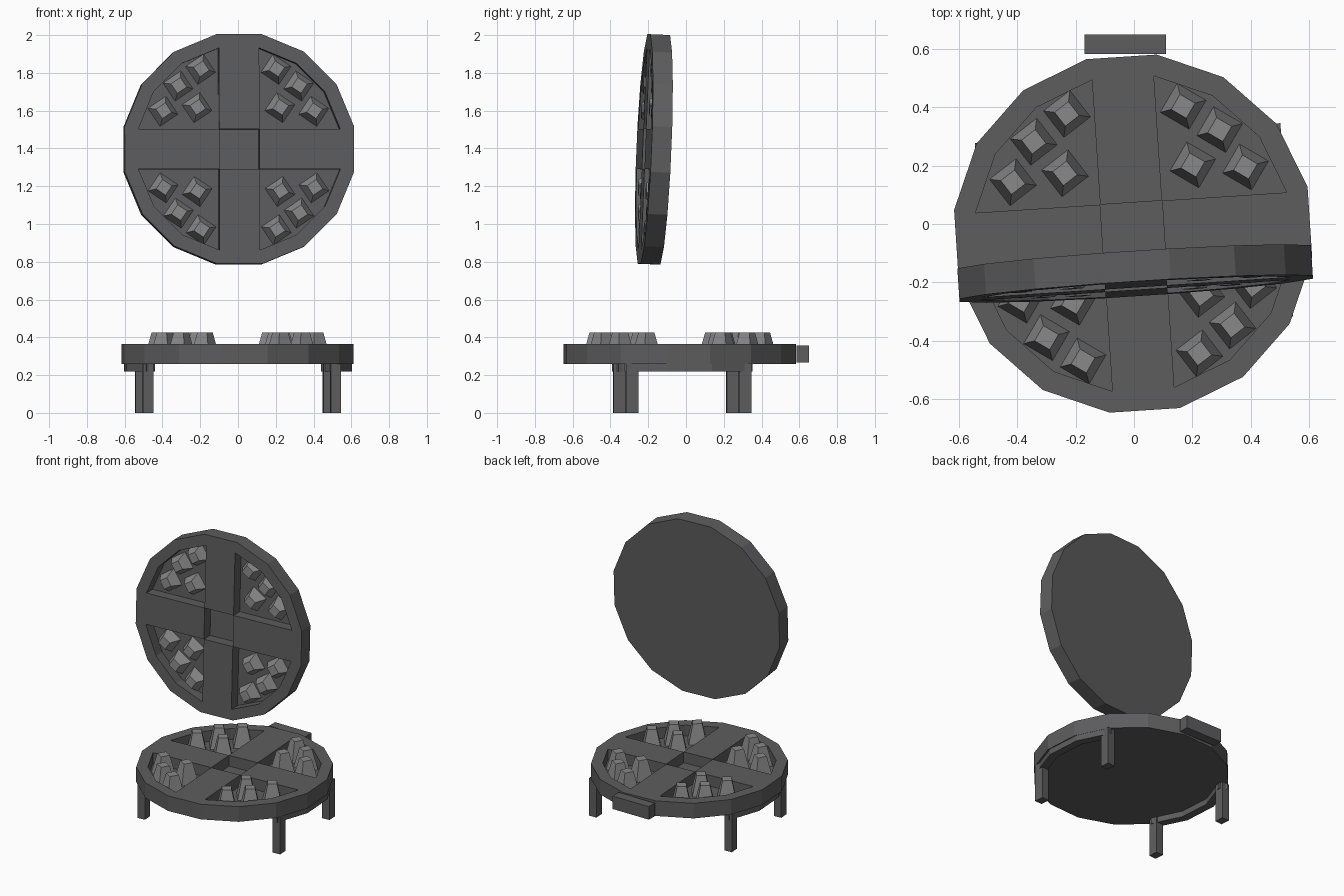
import bpy, bmesh, math
from mathutils import Matrix, Vector

if "Cube" in bpy.data.objects:
    bpy.data.objects.remove(bpy.data.objects["Cube"])

YAW = math.radians(3.75)
H, DEPTH = 0.105, 0.075          # plate thickness, pocket depth
R_OUT, R_IN = 0.62, 0.546        # plate radius, pocket radius
BAR = R_IN * math.sin(math.pi / 16)


def material(name, c):
    m = bpy.data.materials.new(name)
    m.diffuse_color = (*c, 1)
    m.use_nodes = True
    m.node_tree.nodes["Principled BSDF"].inputs["Base Color"].default_value = m.diffuse_color
    return m


DARK = material("dark_grey", (0.11, 0.11, 0.114))
LIGHT = material("light_grey", (0.25, 0.25, 0.25))


def finish(bm, name, mat, matrix):
    bmesh.ops.recalc_face_normals(bm, faces=bm.faces[:])
    me = bpy.data.meshes.new(name)
    bm.to_mesh(me)
    bm.free()
    me.materials.append(mat)
    ob = bpy.data.objects.new(name, me)
    bpy.context.collection.objects.link(ob)
    ob.matrix_world = matrix
    return ob


def ring(bm, r, z):
    return [bm.verts.new((r * math.cos((i + .5) * math.pi / 8),
                          r * math.sin((i + .5) * math.pi / 8), z)) for i in range(16)]


# Sixteen-sided plate with four quarter pockets and a square centre pocket
def plate(name, matrix):
    bm = bmesh.new()
    low, top, inn = ring(bm, R_OUT, 0), ring(bm, R_OUT, H), ring(bm, R_IN, H)
    sq = [bm.verts.new((sx * BAR, sy * BAR, H)) for sx, sy in ((1, 1), (-1, 1), (-1, -1), (1, -1))]
    bm.faces.new(low[::-1])
    for i in range(16):
        j = (i + 1) % 16
        bm.faces.new((low[i], low[j], top[j], top[i]))
        bm.faces.new((top[i], top[j], inn[j], inn[i]))
    pockets = [bm.faces.new(sq)]
    for q in range(4):
        a = 4 * q
        pockets.append(bm.faces.new([sq[q]] + inn[a:a + 4]))
        bm.faces.new((sq[q], inn[a + 3], inn[(a + 4) % 16], sq[(q + 1) % 4]))
    bm.normal_update()
    res = bmesh.ops.extrude_discrete_faces(bm, faces=pockets)
    floor = {v for f in res["faces"] for v in f.verts}
    bmesh.ops.translate(bm, verts=list(floor), vec=(0, 0, -DEPTH))
    return finish(bm, name, DARK, matrix)


# Blunt pyramids, mirrored into all four pockets
def studs(name, height, matrix):
    bm = bmesh.new()
    for sx in (1, -1):
        for sy in (1, -1):
            for x, y in ((.20, .425), (.32, .337), (.22, .222), (.40, .203)):
                m = (Matrix.Translation((sx * x, sy * y, H - DEPTH + height / 2))
                     @ Matrix.Rotation(math.radians(-34 * sx * sy + 45), 4, 'Z'))
                bmesh.ops.create_cone(bm, cap_ends=True, segments=4, radius1=.115 / math.sqrt(2),
                                      radius2=.06 / math.sqrt(2), depth=height, matrix=m)
    return finish(bm, name, LIGHT, matrix)


def box(name, centre, size, matrix=Matrix()):
    bm = bmesh.new()
    bmesh.ops.create_cube(bm, size=1, matrix=Matrix.Translation(centre) @ Matrix.Diagonal((*size, 1)))
    return finish(bm, name, DARK, matrix)


# Lower plate and lid
turn = Matrix.Rotation(YAW, 4, 'Z')
base_m = Matrix.Translation((-.003, -.033, .26)) @ turn
plate("lower_plate", base_m)
studs("lower_studs", .135, base_m)
lid_m = (Matrix.Translation((.004, -.17, 1.395)) @ turn
         @ Matrix.Rotation(math.radians(87.6), 4, 'X') @ Matrix.Translation((0, 0, -H / 2)))
plate("lid_plate", lid_m)
studs("lid_studs", .07, lid_m)

# Hinge block at the back
box("hinge_block", (-.03, .617, .313), (.28, .066, .09))

# Legs
leg_m = Matrix.Translation((0, -.02, 0)) @ turn
for sx, side in ((1, "right"), (-1, "left")):
    for sy, end in ((1, "back"), (-1, "front")):
        box(f"{end}_{side}_leg", (sx * .498, sy * .3, .131), (.055, .065, .262), leg_m)

# Curved braces under the rim joining the legs on each side
for sx, side in ((1, "right"), (-1, "left")):
    bm = bmesh.new()
    prev = None
    loops = []
    for a in (-33.75, -11.25, 11.25, 33.75):
        c, s = sx * math.cos(math.radians(a)), math.sin(math.radians(a))
        loops.append([bm.verts.new((r * c, r * s, z))
                      for r, z in ((.555, .22), (.61, .22), (.61, .262), (.555, .262))])
    for p, q in zip(loops, loops[1:]):
        for k in range(4):
            bm.faces.new((p[k], p[(k + 1) % 4], q[(k + 1) % 4], q[k]))
    bm.faces.new(loops[0])
    bm.faces.new(loops[-1])
    finish(bm, f"{side}_brace", DARK, leg_m)
